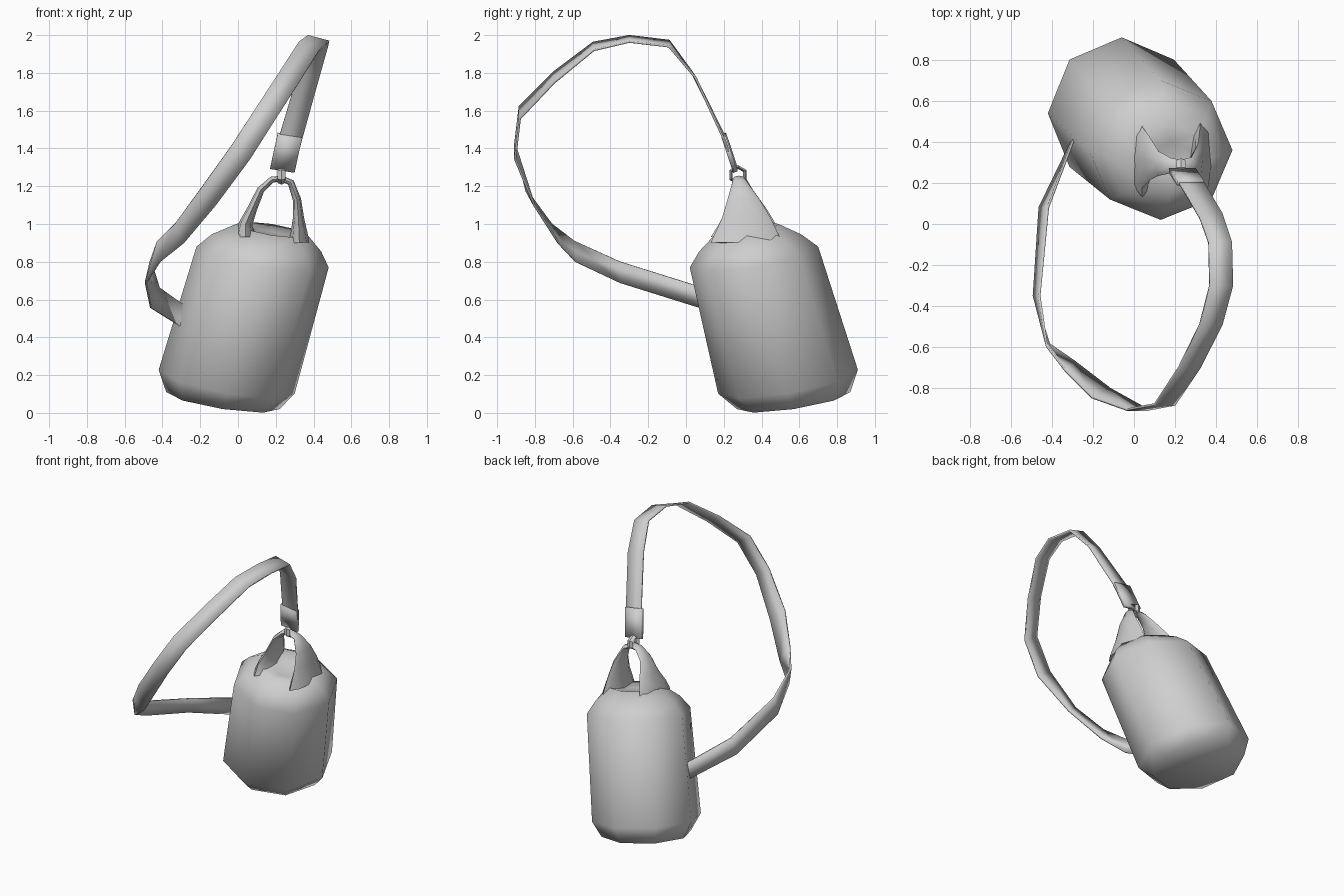
import bpy, bmesh, math
from mathutils import Vector

cube = bpy.data.objects.get("Cube")
if cube:
    bpy.data.objects.remove(cube)

grey = bpy.data.materials.new("plain grey")
grey.use_nodes = True
COLOUR = (0.62, 0.62, 0.62, 1)
grey.diffuse_color = COLOUR
grey.node_tree.nodes["Principled BSDF"].inputs["Base Color"].default_value = COLOUR


def finish(obj, angle):
    obj.data.materials.clear()
    obj.data.materials.append(grey)
    bpy.ops.object.select_all(action='DESELECT')
    obj.select_set(True)
    bpy.context.view_layer.objects.active = obj
    bpy.ops.object.shade_smooth_by_angle(angle=math.radians(angle))
    return obj


def make_object(name, bm, angle):
    bmesh.ops.recalc_face_normals(bm, faces=bm.faces)
    mesh = bpy.data.meshes.new(name)
    bm.to_mesh(mesh)
    bm.free()
    obj = bpy.data.objects.new(name, mesh)
    bpy.context.collection.objects.link(obj)
    return finish(obj, angle)


def loft(name, rings, sides=8, angle=75):
    """Skin a row of elliptical rings, each a centre and two half axes."""
    bm = bmesh.new()
    loops = []
    for c, u, v in rings:
        turns = [math.tau * i / sides for i in range(sides)]
        loops.append([bm.verts.new(Vector(c) + Vector(u) * math.cos(t) + Vector(v) * math.sin(t))
                      for t in turns])
    for a, b in zip(loops, loops[1:]):
        for i in range(sides):
            j = (i + 1) % sides
            bm.faces.new((a[i], a[j], b[j], b[i]))
    # fan caps
    for loop, ring in ((loops[0], rings[0]), (loops[-1], rings[-1])):
        mid = bm.verts.new(ring[0])
        for i in range(sides):
            bm.faces.new((loop[i], loop[(i + 1) % sides], mid))
    return make_object(name, bm, angle)


def ribbon(name, stations, thickness):
    """Flat band through stations of centre and half width vector."""
    bm = bmesh.new()
    pairs = [(bm.verts.new(Vector(c) - Vector(w)), bm.verts.new(Vector(c) + Vector(w)))
             for c, w in stations]
    for (a, b), (c, d) in zip(pairs, pairs[1:]):
        bm.faces.new((a, b, d, c))
    obj = make_object(name, bm, 50)
    solid = obj.modifiers.new("thickness", 'SOLIDIFY')
    solid.thickness = thickness
    solid.offset = 0
    return obj


# Leaning bag body: centre, x radius, y radius, tilt drop
body = [((-0.08, 0.57, 0.065), 0.30, 0.30, 0.045),
        ((-0.06, 0.54, 0.165), 0.36, 0.37, 0.063),
        ((0.13, 0.36, 0.825), 0.35, 0.34, 0.055),
        ((0.15, 0.34, 0.90), 0.29, 0.27, 0.045),
        ((0.18, 0.32, 0.97), 0.19, 0.17, 0.03),
        ((0.18, 0.32, 0.945), 0.08, 0.08, 0.015)]
loft("bag_body", [(c, (rx, 0, -d), (0, ry, d)) for c, rx, ry, d in body])

# Gathered top that rises into an arched carry loop: x, y, z, thickness, width
arch = [(0.04, 0.32, 0.93, 0.06, 0.19), (0.04, 0.325, 1.0, 0.036, 0.15),
        (0.075, 0.32, 1.08, 0.026, 0.107), (0.12, 0.295, 1.18, 0.02, 0.06),
        (0.18, 0.285, 1.235, 0.017, 0.037), (0.23, 0.28, 1.24, 0.016, 0.033),
        (0.28, 0.285, 1.22, 0.018, 0.04), (0.312, 0.305, 1.13, 0.022, 0.085),
        (0.32, 0.32, 1.03, 0.03, 0.13), (0.325, 0.32, 0.90, 0.055, 0.19)]
points = [Vector(p[:3]) for p in arch]
rings = []
for i, (p, spec) in enumerate(zip(points, arch)):
    along = points[min(i + 1, len(points) - 1)] - points[max(i - 1, 0)]
    across = along.cross(Vector((0, 1, 0))).normalized()
    rings.append((p, across * spec[3], (0, spec[4], 0)))
loft("top_loop", rings)

# Link through the loop
bpy.ops.mesh.primitive_torus_add(major_segments=6, minor_segments=4, major_radius=0.042,
                                 minor_radius=0.01, location=(0.23, 0.275, 1.26),
                                 rotation=(0, math.radians(90), 0))
link = bpy.context.object
link.name = "clip_link"
link.scale.z = 2.2
finish(link, 30)

# Shoulder strap from the clip, over the front, to the side of the body
ribbon("shoulder_strap", [
    ((0.24, 0.26, 1.30), (0.06, 0, -0.01)),
    ((0.28, 0.20, 1.46), (0.06, 0, -0.01)),
    ((0.375, 0.04, 1.79), (0.055, 0.01, -0.015)),
    ((0.42, -0.09, 1.955), (0.057, 0, -0.015)),
    ((0.425, -0.30, 1.98), (0.057, 0, -0.015)),
    ((0.375, -0.49, 1.94), (0.055, 0, -0.02)),
    ((0.27, -0.70, 1.775), (0.052, 0, -0.028)),
    ((0.15, -0.88, 1.59), (0.05, 0, -0.033)),
    ((0.015, -0.905, 1.38), (0.05, 0, -0.035)),
    ((-0.16, -0.825, 1.14), (0.045, 0.02, -0.037)),
    ((-0.31, -0.695, 0.95), (0.025, 0.02, -0.05)),
    ((-0.42, -0.59, 0.855), (0.005, 0.005, -0.055)),
    ((-0.475, -0.35, 0.745), (-0.013, 0, -0.056)),
    ((-0.44, 0.08, 0.61), (-0.02, 0, -0.055)),
    ((-0.29, 0.43, 0.51), (-0.01, -0.02, -0.055))], 0.012)

# Folded strap end by the clip
ribbon("strap_end", [((0.235, 0.262, 1.285), (0.065, 0, -0.01)),
                     ((0.275, 0.2, 1.47), (0.065, 0, -0.01))], 0.025)
